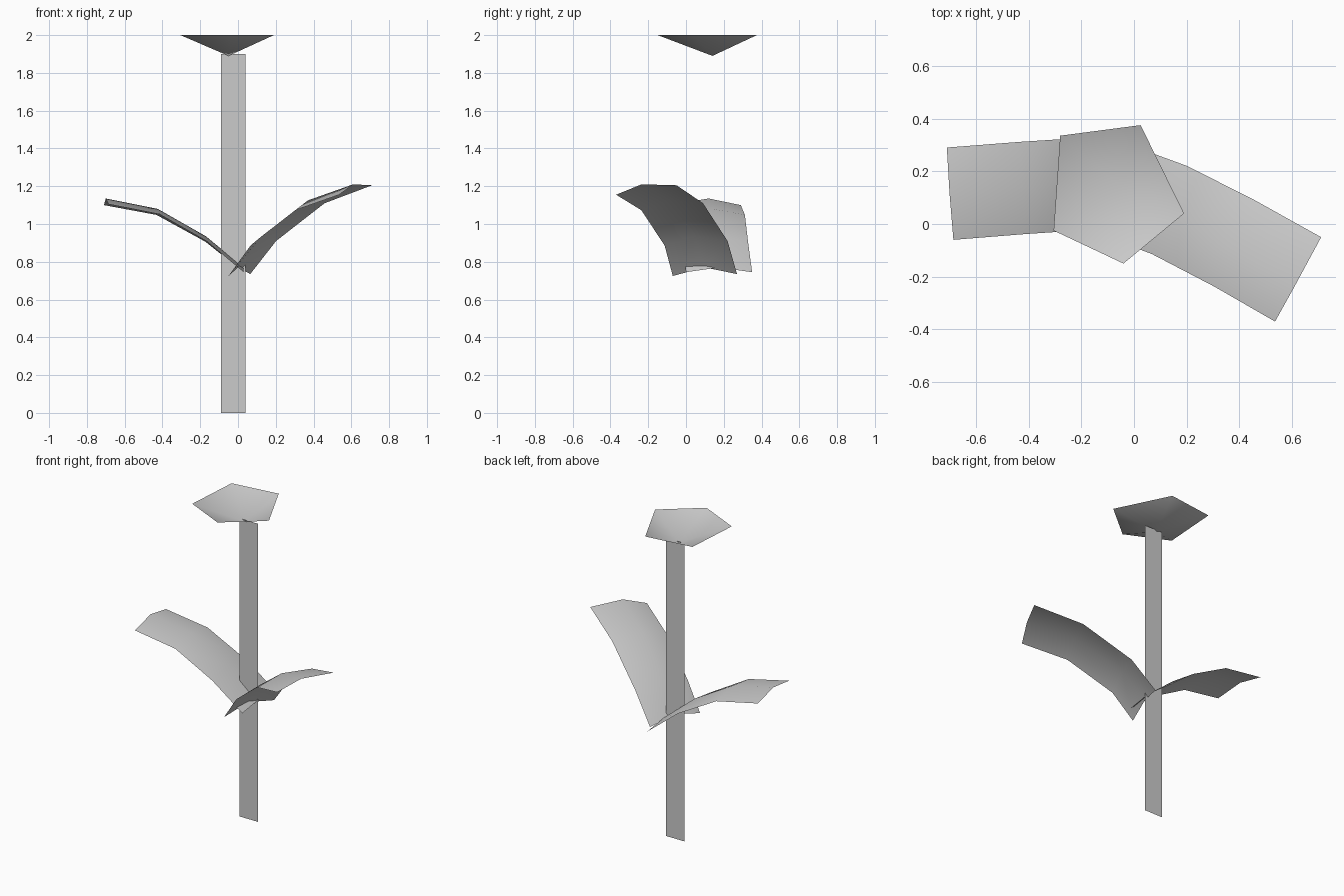
import bpy
from mathutils import Vector

cube = bpy.data.objects.get("Cube")
if cube:
    bpy.data.objects.remove(cube, do_unlink=True)

# One plain grey for the whole plant
grey = bpy.data.materials.new("plain_grey")
grey.use_nodes = True
colour = (0.6, 0.6, 0.6, 1)
grey.diffuse_color = colour
grey.node_tree.nodes["Principled BSDF"].inputs["Base Color"].default_value = colour


def make_object(name, verts, faces, smooth=True):
    mesh = bpy.data.meshes.new(name)
    mesh.from_pydata(verts, [], faces)
    mesh.materials.append(grey)
    for polygon in mesh.polygons:
        polygon.use_smooth = smooth
    mesh.update()
    obj = bpy.data.objects.new(name, mesh)
    bpy.context.collection.objects.link(obj)
    return obj


def make_leaf(name, ridge, back_offsets, front_offsets, flip=False):
    """Arched strip: a ridge with two drooping sides, offsets blend base to tip."""
    verts, faces = [], []
    back = [Vector(p) for p in back_offsets]
    front = [Vector(p) for p in front_offsets]
    for row, point in enumerate(ridge):
        blend = row / (len(ridge) - 1)
        middle = Vector(point)
        verts += [middle + front[0].lerp(front[1], blend),
                  middle,
                  middle + back[0].lerp(back[1], blend)]
    for row in range(len(ridge) - 1):
        for side in range(2):
            a = row * 3 + side
            face = (a, a + 3, a + 4, a + 1)
            faces.append(face[::-1] if flip else face)
    return make_object(name, verts, faces)


# Flat stem, facing the front
left, right, depth, top = 0.04, -0.09, 0.145, 1.9
make_object("stem",
            [(right, depth, 0), (left, depth, 0), (left, depth, top), (right, depth, top)],
            [(0, 1, 2, 3)], smooth=False)

# Five-sided open flower dish
rim = [(0.025, 0.375), (-0.28, 0.335), (-0.305, -0.025), (-0.04, -0.15), (0.19, 0.04)]
centre = (-0.05, 0.14, 1.89)
count = len(rim)
make_object("flower", [(x, y, 2) for x, y in rim] + [centre],
            [(i, (i + 1) % count, count) for i in range(count)])

# Leaves on either side of the stem
make_leaf("left_leaf",
          [(0, 0.1, 0.77), (0.125, 0.045, 0.935), (0.37, -0.09, 1.125), (0.61, -0.235, 1.21)],
          [(0.065, 0.17, -0.035), (0.1, 0.185, -0.005)],
          [(-0.05, -0.17, -0.045), (-0.075, -0.135, -0.055)])
make_leaf("right_leaf",
          [(0.03, 0.175, 0.77), (-0.17, 0.155, 0.935), (-0.425, 0.14, 1.08), (-0.7, 0.12, 1.135)],
          [(0, 0.175, -0.025), (-0.01, 0.17, -0.035)],
          [(0, -0.175, -0.025), (0.015, -0.18, -0.03)], flip=True)
